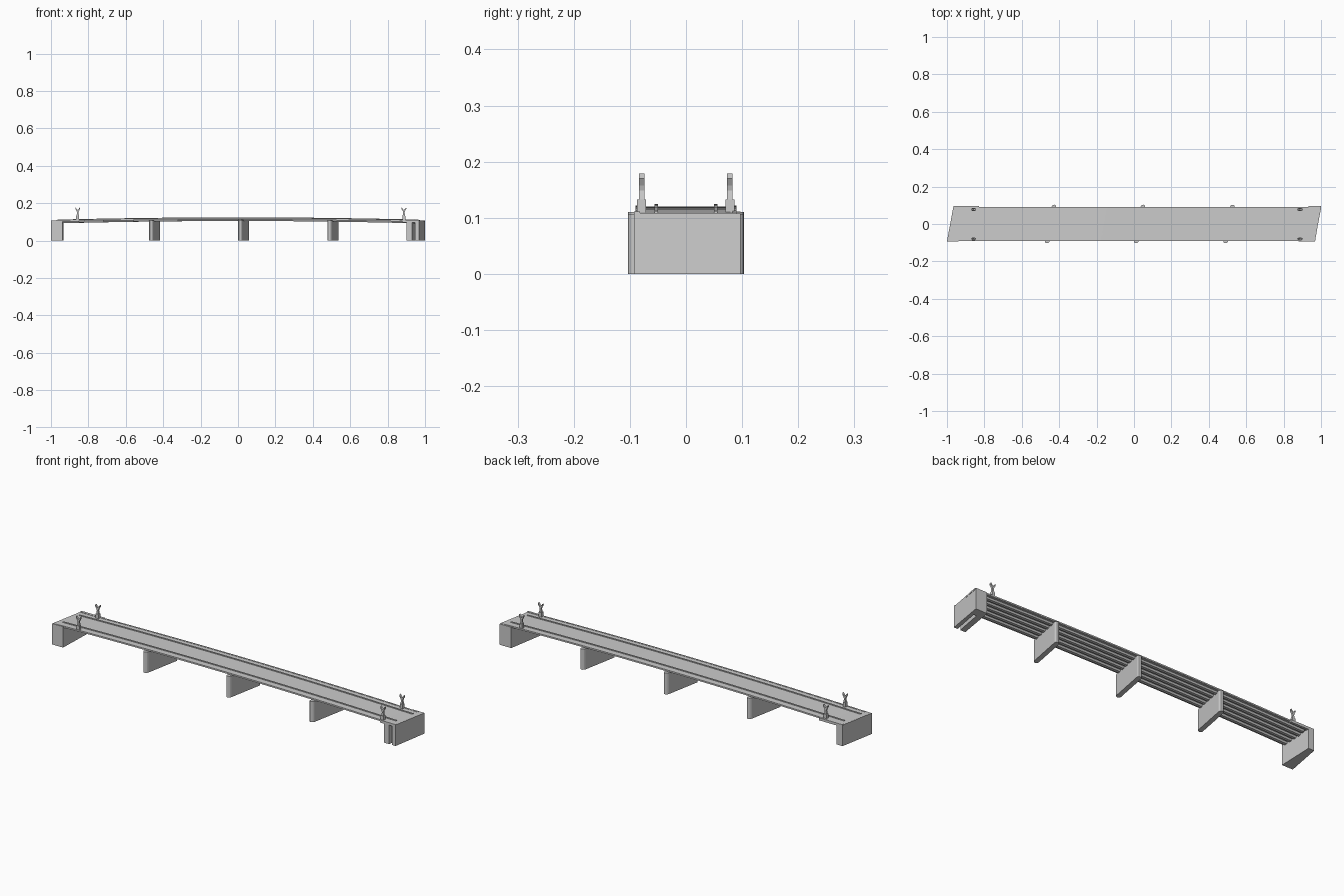
import bpy, math

if "Cube" in bpy.data.objects:
    bpy.data.objects.remove(bpy.data.objects["Cube"])

SKEW = 0.19  # plan skew of the whole bridge: x shift per unit of y


def camber(x):
    return 0.012 * max(0.0, 1 - (x / 0.95) ** 2)


def make(name, verts, faces):
    mesh = bpy.data.meshes.new(name)
    mesh.from_pydata(verts, [], faces)
    mesh.update()
    obj = bpy.data.objects.new(name, mesh)
    bpy.context.collection.objects.link(obj)
    return obj


def loft(name, rings):
    """Join rings of equal length into a capped solid."""
    n = len(rings[0])
    verts = [v for r in rings for v in r]
    faces = [(k * n + i, k * n + (i + 1) % n, (k + 1) * n + (i + 1) % n, (k + 1) * n + i)
             for k in range(len(rings) - 1) for i in range(n)]
    faces.append(tuple(reversed(range(n))))
    faces.append(tuple(range(len(verts) - n, len(verts))))
    return make(name, verts, faces)


def prism(name, plan, z0, z1):
    """Extrude a counter-clockwise plan outline upward."""
    return loft(name, [[(x, y, z) for x, y in plan] for z in (z0, z1)])


def sweep(name, profile, x0, x1, steps=24):
    """Sweep a (y, z) profile along the cambered, skewed bridge axis."""
    rings = []
    for i in range(steps + 1):
        x = x0 + (x1 - x0) * i / steps
        rings.append([(x + SKEW * y, y, z + camber(x)) for y, z in profile])
    return loft(name, rings)


def strip(name, y0, y1, z0, z1, x0=-0.955, x1=0.955):
    return sweep(name, [(y0, z0), (y1, z0), (y1, z1), (y0, z1)], x0, x1)


# Deck slab, kerbs and edge lips
strip("deck_slab", -0.088, 0.088, 0.101, 0.1085, -0.982, 0.984)
for side, label in ((-1, "front"), (1, "back")):
    a, b = sorted((side * 0.050, side * 0.056))
    strip(label + "_kerb", a, b, 0.106, 0.1125)
    a, b = sorted((side * 0.083, side * 0.090))
    strip(label + "_edge_lip", a, b, 0.103, 0.110)

# Tapered girders under the deck
for i in range(5):
    y = -0.066 + i * 0.033
    sweep(f"girder_{i + 1}", [(y - 0.007, 0.093), (y + 0.007, 0.093),
                              (y + 0.012, 0.102), (y - 0.012, 0.102)], -0.94, 0.95)

# Skewed piers with rounded noses
for i, cx in enumerate((-0.446, 0.03, 0.508)):
    r, half = 0.0125, 0.0905
    plan = []
    for end, start in ((1, 0.0), (-1, math.pi)):
        for k in range(7):
            t = start + math.pi * k / 6
            y = end * half + r * math.sin(t)
            plan.append((cx + r * math.cos(t) + SKEW * y, y))
    prism(f"pier_{i + 1}", plan, 0, 0.098 + camber(cx))

# Left abutment: a wedge with a skewed outer face
prism("left_abutment", [(-1, -0.093), (-0.938, -0.093), (-0.932, 0.097), (-0.965, 0.097)], 0, 0.108)

# Right abutment: notched block open to the front
prism("right_abutment", [(0.902, -0.093), (0.931, -0.093), (0.957, 0.05), (0.973, 0.05),
                         (0.947, -0.093), (0.968, -0.093), (1.0, 0.097), (0.934, 0.097)], 0, 0.108)

# Thin wing slabs beside the deck ends
prism("left_wing", [(-0.965, 0.085), (-0.83, 0.085), (-0.83, 0.097), (-0.963, 0.097)], 0.098, 0.111)
prism("right_wing", [(0.88, -0.093), (0.968, -0.093), (0.97, -0.082), (0.88, -0.082)], 0.098, 0.111)

# Corner ornaments: pedestal and forked figure
right_side = [(0.007, 0.132), (0.0035, 0.149), (0.006, 0.158), (0.013, 0.170),
              (0.012, 0.179), (0.006, 0.170)]
outline = right_side + [(0, 0.164)] + [(-x, z) for x, z in reversed(right_side)]
for xn, cx in (("left", -0.857), ("right", 0.887)):
    for yn, cy in (("front", -0.079), ("back", 0.078)):
        box = [(cx - 0.008, cy - 0.008), (cx + 0.008, cy - 0.008),
               (cx + 0.008, cy + 0.008), (cx - 0.008, cy + 0.008)]
        prism(f"{xn}_{yn}_pedestal", box, 0.106, 0.133)
        loft(f"{xn}_{yn}_figure",
             [[(cx + x, cy + d, z) for x, z in outline] for d in (0.005, -0.005)])
